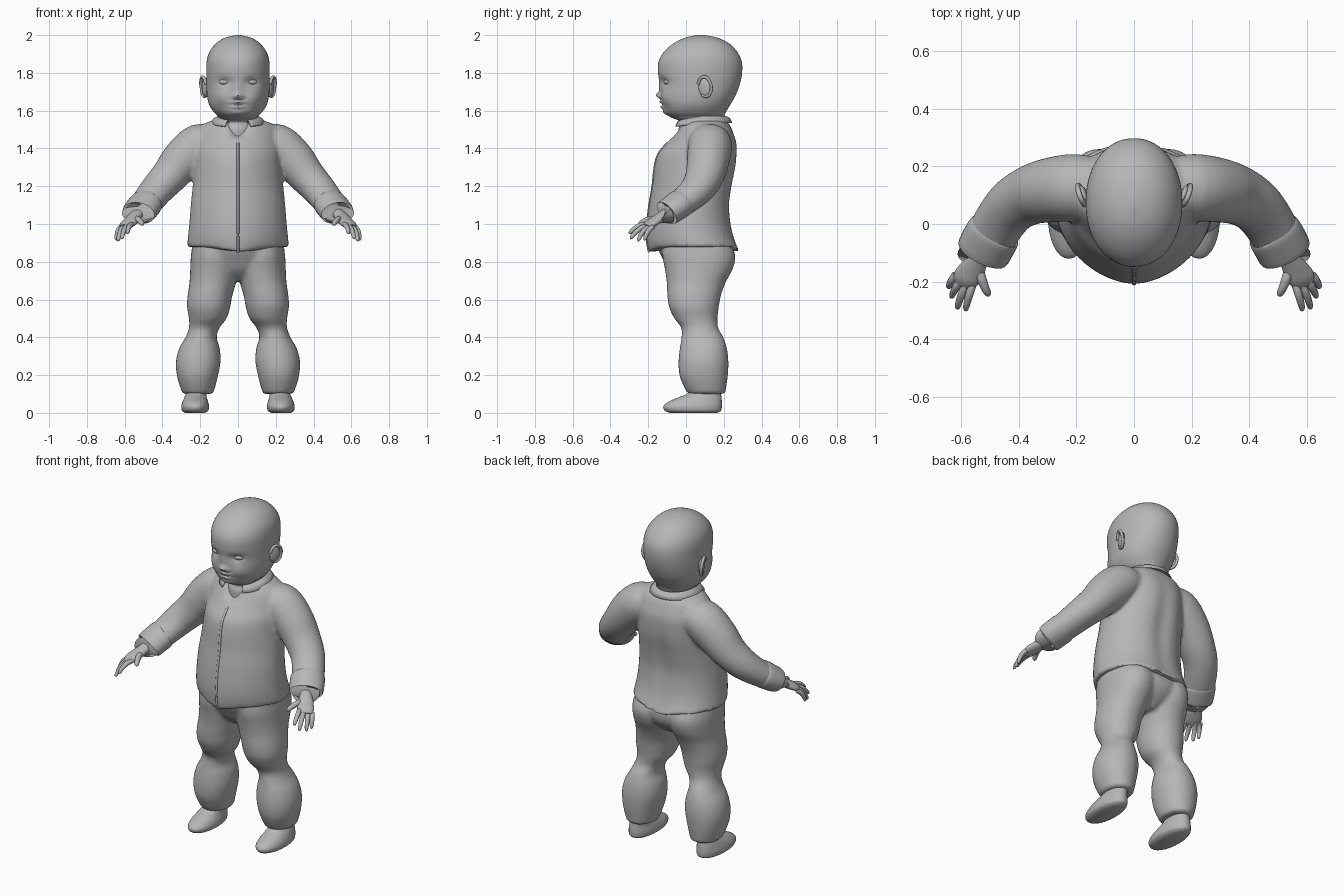
import bpy, bmesh, math
from mathutils import Vector, Matrix

if "Cube" in bpy.data.objects:
    bpy.data.objects.remove(bpy.data.objects["Cube"])

GREY = (0.47, 0.47, 0.47, 1)
mat = bpy.data.materials.new("plain grey")
mat.use_nodes = True
mat.diffuse_color = GREY
mat.node_tree.nodes["Principled BSDF"].inputs["Base Color"].default_value = GREY


def finish(name, shapes, thick=0, blend=False):
    """Make one object of one or more shapes; blend melts them into one cloth surface."""
    mesh = bpy.data.meshes.new(name)
    whole = bmesh.new()
    for bm in shapes:
        bmesh.ops.recalc_face_normals(bm, faces=bm.faces)
        bm.to_mesh(mesh)
        bm.free()
        whole.from_mesh(mesh)
    whole.to_mesh(mesh)
    whole.free()
    mesh.materials.append(mat)
    obj = bpy.data.objects.new(name, mesh)
    bpy.context.collection.objects.link(obj)
    bpy.ops.object.select_all(action="DESELECT")
    obj.select_set(True)
    bpy.context.view_layer.objects.active = obj
    if blend:
        mod = obj.modifiers.new("melt", "REMESH")
        mod.mode = "VOXEL"
        mod.voxel_size = .011
        mod = obj.modifiers.new("soften", "SMOOTH")
        mod.iterations = 6
        for step in ("melt", "soften"):
            bpy.ops.object.modifier_apply(modifier=step)
    bpy.ops.object.shade_smooth_by_angle(angle=math.radians(50))
    if thick:
        obj.modifiers.new("thickness", "SOLIDIFY").thickness = thick


def refine(rows, steps):
    """Smooth interpolation through rows of numbers."""
    out = []
    for i in range(len(rows) - 1):
        a, b, c, d = (rows[max(0, min(len(rows) - 1, i + k))] for k in (-1, 0, 1, 2))
        for s in range(steps):
            t = s / steps
            out.append([q + t * (r - p) / 2 + t * t * (p - 2.5 * q + 2 * r - w / 2)
                        + t ** 3 * (1.5 * (q - r) + (w - p) / 2)
                        for p, q, r, w in zip(a, b, c, d)])
    return out + [list(rows[-1])]


def skin(rings, caps=True, closed=True):
    bm = bmesh.new()
    rings = [[bm.verts.new(p) for p in ring] for ring in rings]
    n = len(rings[0])
    for a, b in zip(rings, rings[1:]):
        for i in range(n if closed else n - 1):
            j = (i + 1) % n
            bm.faces.new((a[i], a[j], b[j], b[i]))
    if caps:
        bm.faces.new(rings[0])
        bm.faces.new(rings[-1])
    return bm


def body(rows, n=48, steps=5, front=2.1, back=2.1):
    """Stack of level rings; row = z, front y, back y, inner x, outer x."""
    rings = []
    for z, yf, yb, xi, xo in refine(rows, steps):
        ring = []
        for i in range(n):
            t = math.tau * i / n
            c, s = math.cos(t), math.sin(t)
            power = back if s > 0 else front
            c = math.copysign(abs(c) ** (2 / power), c)
            s = math.copysign(abs(s) ** (2 / power), s)
            ring.append(((xi + xo) / 2 + c * (xo - xi) / 2, (yf + yb) / 2 + s * (yb - yf) / 2, z))
        rings.append(ring)
    return skin(rings)


def tube(rows, n=16, steps=4):
    """Tube along a path; row = x, y, z, side radius, upright radius."""
    rows = refine(rows, steps)
    pts = [Vector(r[:3]) for r in rows]
    rings = []
    for k, p in enumerate(pts):
        d = (pts[min(k + 1, len(pts) - 1)] - pts[max(k - 1, 0)]).normalized()
        u = d.cross((0, 0, 1))
        u = u.normalized() if u.length > 0.01 else Vector((1, 0, 0))
        v = u.cross(d)
        rings.append([p + u * (rows[k][3] * math.cos(math.tau * i / n))
                      + v * (rows[k][4] * math.sin(math.tau * i / n)) for i in range(n)])
    return skin(rings)


def ball(centre, size, turn):
    bm = bmesh.new()
    bmesh.ops.create_uvsphere(bm, u_segments=24, v_segments=14, radius=1)
    bm.transform(Matrix.Translation(centre) @ Matrix.Rotation(turn, 4, "Z") @ Matrix.Diagonal((*size, 1)))
    return bm


def sided(rows, side):
    return [(side * r[0], *r[1:]) for r in rows]


def bell(x, z, cx, cz, sx, sz):
    return math.exp(-((x - cx) / sx) ** 2 - ((z - cz) / sz) ** 2)


# head and neck, with the face pushed in and out by soft bumps
head_rows = [(1.42, -.04, .17, .085), (1.50, -.04, .18, .09), (1.54, -.03, .19, .095),
             (1.565, -.08, .20, .10), (1.59, -.11, .21, .126), (1.63, -.123, .234, .152),
             (1.68, -.13, .262, .164), (1.74, -.138, .285, .167), (1.80, -.148, .297, .168),
             (1.86, -.145, .295, .166), (1.91, -.118, .272, .152), (1.955, -.068, .23, .118),
             (1.985, -.008, .17, .072), (2.0, .055, .10, .012)]
bm = body([(z, f, b, -x, x) for z, f, b, x in head_rows], n=112, steps=7)
face_bumps = [(0, 1.68, .021, .016, -.027), (0, 1.715, .020, .035, -.009),     # nose
              (.024, 1.672, .011, .010, -.010),                               # nostril wings
              (0, 1.646, .034, .009, -.015), (0, 1.620, .028, .010, -.014),   # lips
              (0, 1.633, .040, .004, .006), (0, 1.59, .035, .016, -.010),     # mouth line, chin
              (.072, 1.752, .036, .022, .015), (.09, 1.67, .045, .04, -.014)]   # sockets, cheeks
for v in bm.verts:
    if v.co.y < .03 and v.co.z > 1.56:
        x, z = abs(v.co.x), v.co.z
        v.co.y += sum(a * bell(x, z, *spot) for *spot, a in face_bumps)
finish("head", [bm])

# jacket body, pointed at the front and hollow along the spine
jacket_rows = [(.88, -.197, .285, .27), (.93, -.207, .262, .265), (1.0, -.207, .243, .258),
               (1.1, -.195, .236, .25), (1.2, -.178, .25, .24), (1.3, -.167, .27, .232),
               (1.37, -.148, .275, .228), (1.43, -.10, .272, .224), (1.48, -.066, .255, .218),
               (1.515, -.045, .24, .20), (1.54, -.032, .222, .16), (1.552, -.025, .21, .115)]
jacket = body([(z, f, b, -x, x) for z, f, b, x in jacket_rows], n=64, front=1.75, back=2.15)


def hem(x, z):
    return .03 * math.exp(-(x / .09) ** 2) * max(0, 1 - (z - .88) / .15)


for v in jacket.verts:
    x, y, z = v.co
    v.co.z -= hem(x, z) * min(1, abs(y) / .1)
    if y < 0:
        v.co.z -= .075 * math.exp(-(x / .045) ** 2) * max(0, min(1, (z - 1.45) / .09))   # neckline
    else:
        v.co.y -= .016 * bell(x, z, 0, 1.2, .05, .25)
placket = [(0, f + .001, z - hem(0, z), .007, .006) for z, f, b, x in jacket_rows[:-4]]
finish("jacket_placket", [tube(placket, n=10, steps=6)])

# folded collar, open at the front
rings = []
for r, ry, z in ((.098, .115, 1.556), (.108, .127, 1.572), (.128, .148, 1.561), (.148, .160, 1.537)):
    ring = []
    for i in range(41):
        t = math.radians(-62 + 304 * i / 40)
        ring.append((r * math.cos(t), .085 + ry * math.sin(t), z - .022 * max(0, -math.sin(t))))
    rings.append(ring)
finish("collar", [skin(rings, caps=False, closed=False)], thick=.006)

# trousers seat
seat = [(.70, -.03, .16, .04), (.75, -.085, .22, .14), (.80, -.115, .252, .215),
        (.86, -.145, .255, .245), (.93, -.165, .225, .235)]
trousers = [body([(z, f, b, -x, x) for z, f, b, x in seat])]

leg = [(.10, .01, .208, .132, .292), (.14, -.012, .214, .12, .308), (.20, -.035, .222, .105, .324),
       (.27, -.04, .225, .092, .329), (.34, -.033, .217, .096, .312), (.40, -.024, .198, .113, .278),
       (.45, -.025, .170, .098, .26), (.50, -.062, .167, .060, .26), (.56, -.09, .174, .041, .27),
       (.62, -.099, .185, .030, .267), (.69, -.102, .21, .010, .257), (.76, -.112, .247, -.005, .253),
       (.83, -.125, .262, -.01, .25), (.90, -.12, .235, -.01, .24)]
shoe = [(.0, -.085, .165, .175, .28), (.012, -.112, .185, .158, .296), (.035, -.12, .19, .153, .30),
        (.058, -.095, .19, .158, .294), (.08, -.045, .188, .165, .285), (.105, .01, .185, .168, .275),
        (.16, .04, .18, .17, .27)]
sleeve = [(.11, .125, 1.43, .10, .08), (.20, .127, 1.418, .117, .115), (.29, .118, 1.342, .113, .113),
          (.36, .10, 1.258, .104, .098), (.42, .065, 1.192, .096, .088), (.465, .01, 1.137, .091, .078),
          (.50, -.05, 1.092, .088, .070)]
cuff = [(.482, -.022, 1.114, .08, .066), (.486, -.028, 1.11, .094, .075), (.51, -.07, 1.08, .096, .073),
        (.526, -.103, 1.058, .092, .068), (.524, -.098, 1.06, .07, .052)]
palm = [(.51, -.07, 1.075, .036, .03), (.54, -.12, 1.045, .036, .027), (.563, -.16, 1.02, .045, .024),
        (.585, -.19, 1.0, .046, .021), (.598, -.21, .985, .034, .014)]
fingers = {"index": ((.558, -.205, 1.0), (.586, -.302, .948)),
           "middle": ((.582, -.203, .992), (.615, -.295, .92)),
           "ring": ((.603, -.192, .987), (.635, -.255, .908)),
           "little": ((.62, -.175, .985), (.645, -.22, .912)),
           "thumb": ((.54, -.15, 1.025), (.503, -.25, .995))}

sleeves = []
for side, word in ((1, "left"), (-1, "right")):
    # legs, shoes and arms
    for rows, store in ((leg, trousers), (shoe, None)):
        shape = body([(z, f, b, side * i, side * o) for z, f, b, i, o in rows], n=32)
        if store:
            store.append(shape)
        else:
            finish(f"{word}_shoe", [shape])
    sleeves.append(tube(sided(sleeve, side), n=28))
    for part, rows in (("cuff", cuff), ("palm", palm)):
        finish(f"{word}_{part}", [tube(sided(rows, side), n=28)])
    # fingers
    for finger, (base, tip) in fingers.items():
        a, b = Vector(base), Vector(tip)
        wide = .016 if finger == "thumb" else .013
        rows = []
        for t, s in ((0, 1), (.35, 1.05), (.7, .92), (.92, .7), (1, .15)):
            p = a.lerp(b, t) + Vector((.004, -.004, .012)) * math.sin(math.pi * t)
            rows.append((*p, wide * s, wide * s))
        finish(f"{word}_{finger}_finger", [tube(sided(rows, side), n=12)])
    # eyes
    finish(f"{word}_eye", [ball((side * .073, -.103, 1.752), (.029, .014, .014), side * .25)])
    # ears: a thin shell with a raised rim
    rim = []
    for i in range(15):
        t = math.radians(-125 + 290 * i / 14)
        y, z = .034 * math.cos(t), .052 * math.sin(t)
        rim.append((side * (.182 + .4 * y + .1 * z), .10 + y - .1 * z, 1.727 + z, .009, .008))
    shell = ball((side * .174, .10, 1.725), (.014, .036, .05), side * -.35)
    finish(f"{word}_ear", [shell, tube(rim, n=10, steps=2)])

finish("jacket", [jacket, *sleeves], blend=True)
finish("trousers", trousers, blend=True)
